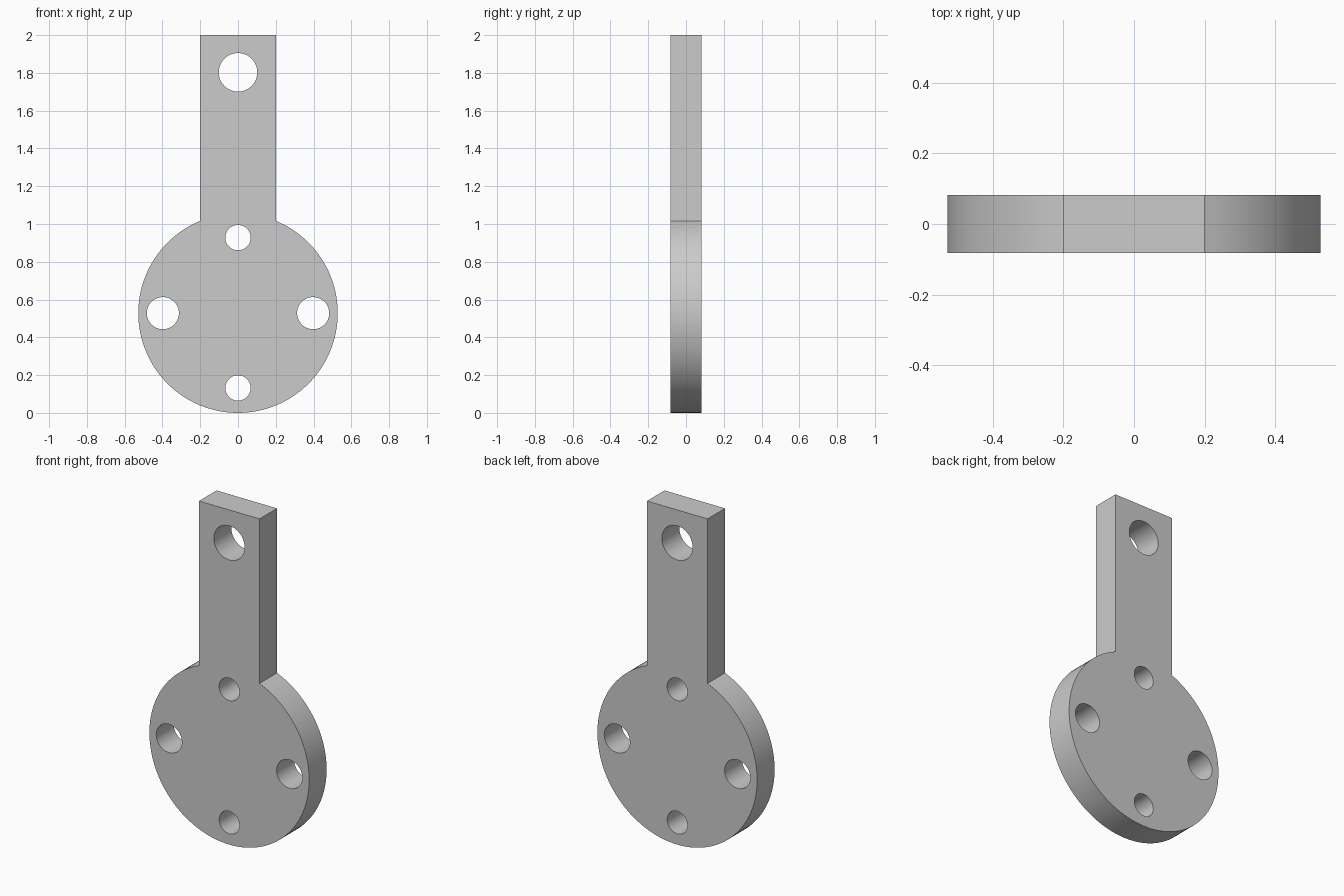
import bpy
import bmesh
from math import asin, cos, pi, sin

cube = bpy.data.objects.get("Cube")
if cube:
    bpy.data.objects.remove(cube, do_unlink=True)

DISC_R = 0.528
ARM_HALF = 0.2
HALF_DEPTH = 0.0825
TOP = 2.0

# Material
grey = bpy.data.materials.new("plain grey")
grey.use_nodes = True
colour = (0.6, 0.6, 0.6, 1)
grey.diffuse_color = colour
grey.node_tree.nodes["Principled BSDF"].inputs["Base Color"].default_value = colour


def arc(x, z, radius, start, sweep, steps):
    """Points along an arc, angles measured from +z towards +x."""
    angles = [start + sweep * i / steps for i in range(steps + 1)]
    return [(x + radius * sin(a), z + radius * cos(a)) for a in angles]


def add_loop(bm, points):
    verts = [bm.verts.new((x, -HALF_DEPTH, z)) for x, z in points]
    for a, b in zip(verts, verts[1:] + verts[:1]):
        bm.edges.new((a, b))


bm = bmesh.new()

# Outline: round disc running into a straight arm
neck = asin(ARM_HALF / DISC_R)
outline = arc(0, DISC_R, DISC_R, neck, 2 * (pi - neck), 112)
outline += [(-ARM_HALF, TOP), (ARM_HALF, TOP)]
add_loop(bm, outline)

# Holes: one in the arm, four around the disc
holes = [(0, 1.803, 0.102), (0, 0.928, 0.067), (0, 0.132, 0.067),
         (-0.398, DISC_R, 0.085), (0.398, DISC_R, 0.085)]
for x, z, radius in holes:
    add_loop(bm, arc(x, z, radius, 0, 2 * pi, 64)[:-1])

# Fill the profile and give it thickness
bmesh.ops.triangle_fill(bm, use_beauty=True, edges=bm.edges[:], normal=(0, -1, 0))
back = bmesh.ops.extrude_face_region(bm, geom=bm.faces[:], use_keep_orig=True)
back_verts = [g for g in back["geom"] if isinstance(g, bmesh.types.BMVert)]
bmesh.ops.translate(bm, verts=back_verts, vec=(0, 2 * HALF_DEPTH, 0))
bmesh.ops.recalc_face_normals(bm, faces=bm.faces[:])

mesh = bpy.data.meshes.new("mounting_plate")
bm.to_mesh(mesh)
bm.free()
mesh.materials.append(grey)
plate = bpy.data.objects.new("mounting_plate", mesh)
bpy.context.collection.objects.link(plate)

# Smooth rims with crisp edges
bpy.ops.object.select_all(action="DESELECT")
plate.select_set(True)
bpy.context.view_layer.objects.active = plate
bpy.ops.object.shade_smooth_by_angle(angle=pi / 6)
